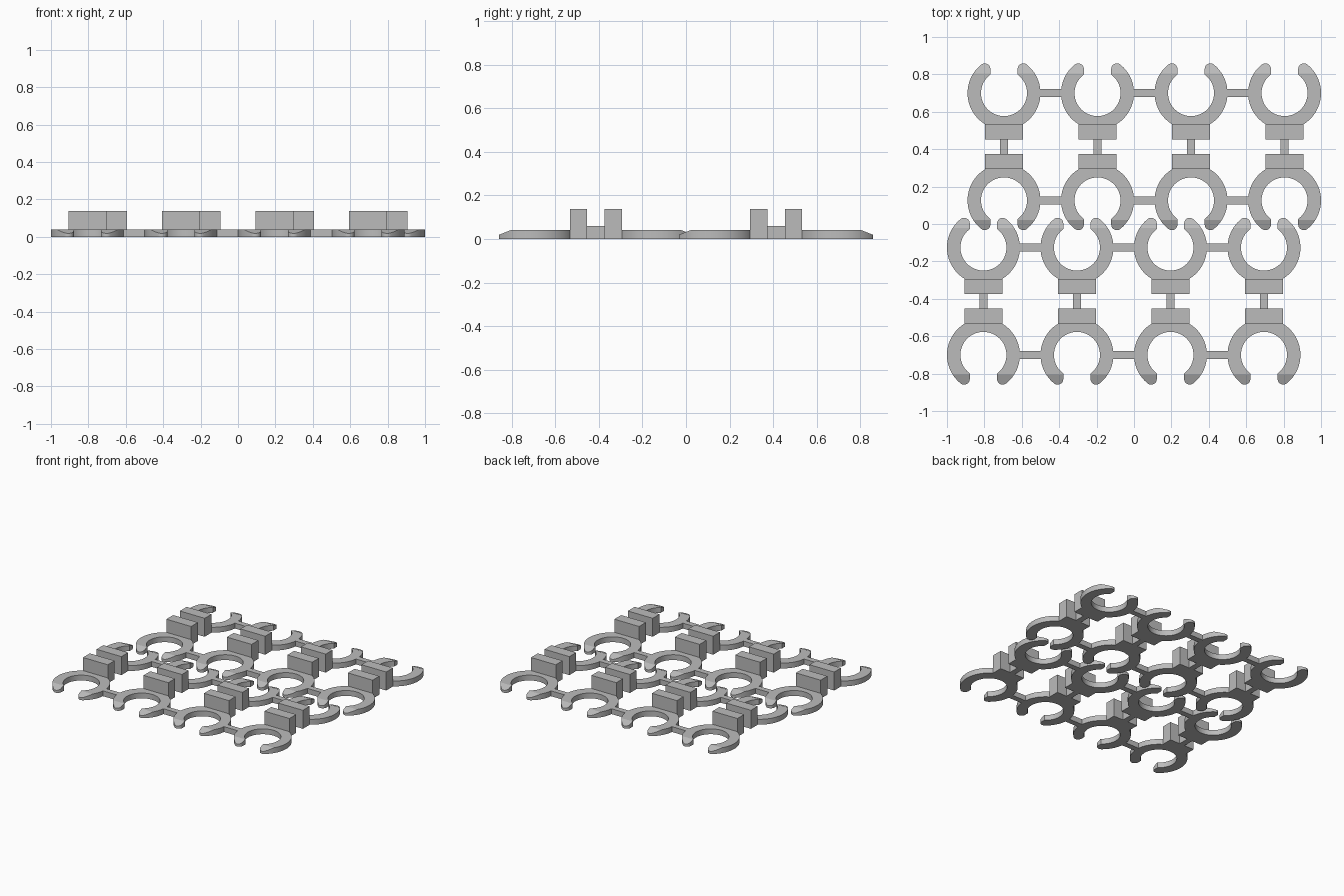
import bpy, bmesh
from math import sin, cos, atan2, asin, pi, radians, hypot

cube = bpy.data.objects.get("Cube")
if cube:
    bpy.data.objects.remove(cube, do_unlink=True)

grey = bpy.data.materials.new("light_grey")
grey.use_nodes = True
colour = (0.5, 0.5, 0.5, 1)
grey.diffuse_color = colour
grey.node_tree.nodes["Principled BSDF"].inputs["Base Color"].default_value = colour

PITCH = 0.5               # spacing of clips along a row
X0 = -0.695               # first clip of the back pair of rows
PAIR_Y, HALF_GAP = 0.413, 0.287
R_IN, R_OUT, THICK = 0.123, 0.195, 0.04
TIP_R, TIP_X, SLOPE_Y = 0.03, 0.073, 0.105


def arc(cx, cy, r, a, b, n):
    return [(cx + r * cos(a + (b - a) * i / n), cy + r * sin(a + (b - a) * i / n))
            for i in range(n + 1)]


def clip_mesh():
    """C-shaped clip opening to +y, with rounded tips that slope down."""
    cx = TIP_X + TIP_R
    cy = ((R_OUT - TIP_R) ** 2 - cx ** 2) ** 0.5
    a_tip = atan2(cy, cx)
    half = arc(0, 0, R_OUT, -pi / 2, a_tip, 36)
    half += arc(cx, cy, TIP_R, a_tip, pi, 10)[1:]
    a_in = pi / 2 - asin(TIP_X / R_IN)
    half += arc(0, 0, R_IN, a_in, -pi / 2, 36)
    outline = half + [(-x, y) for x, y in half[-2:0:-1]]
    bm = bmesh.new()
    face = bm.faces.new([bm.verts.new((x, y, 0)) for x, y in outline])
    ext = bmesh.ops.extrude_face_region(bm, geom=[face])
    for v in ext["geom"]:
        if isinstance(v, bmesh.types.BMVert):
            v.co.z = THICK
    bmesh.ops.bisect_plane(bm, geom=bm.verts[:] + bm.edges[:] + bm.faces[:],
                           plane_co=(0, SLOPE_Y, 0), plane_no=(0, 1, 0))
    for v in bm.verts:
        if v.co.z > 0.01 and v.co.y > SLOPE_Y:
            v.co.z -= (v.co.y - SLOPE_Y) * 0.4
    bmesh.ops.recalc_face_normals(bm, faces=bm.faces[:])
    me = bpy.data.meshes.new("clip")
    bm.to_mesh(me)
    bm.free()
    return me


def box_mesh(name, sx, sy, sz):
    bm = bmesh.new()
    bmesh.ops.create_cube(bm, size=1)
    for v in bm.verts:
        v.co = (v.co.x * sx, v.co.y * sy, (v.co.z + 0.5) * sz)
    me = bpy.data.meshes.new(name)
    bm.to_mesh(me)
    bm.free()
    return me


def place(name, mesh, x, y, turn=0):
    ob = bpy.data.objects.new(name, mesh)
    ob.location = (x, y, 0)
    ob.rotation_euler.z = turn
    bpy.context.collection.objects.link(ob)
    return ob


clip = clip_mesh()
block = box_mesh("block", 0.205, 0.08, 0.138)
bridge = box_mesh("bridge", 0.043, 0.09, 0.06)
link = box_mesh("link", PITCH - 2 * R_OUT + 0.02, 0.042, THICK)
for me in (clip, block, bridge, link):
    me.materials.append(grey)

clips = []
# The front pair of rows is the back pair turned half a circle about the centre
for side, pair in ((1, "back"), (-1, "front")):
    base = 0 if side == 1 else pi
    for i in range(4):
        x = X0 + PITCH * i
        place(f"{pair}_bridge", bridge, side * x, side * PAIR_Y)
        for d in (1, -1):
            y = PAIR_Y + d * HALF_GAP
            turn = base + (0 if d == 1 else pi)
            clips.append(place(f"{pair}_clip", clip, side * x, side * y, turn))
            place(f"{pair}_block", block, side * x, side * (PAIR_Y + d * 0.08))
            if i < 3:
                place(f"{pair}_link", link, side * (x + PITCH / 2), side * y)

# Smooth the round walls, keep the rims sharp
bpy.ops.object.select_all(action='DESELECT')
clips[0].select_set(True)
bpy.context.view_layer.objects.active = clips[0]
bpy.ops.object.shade_smooth_by_angle(angle=radians(20))
